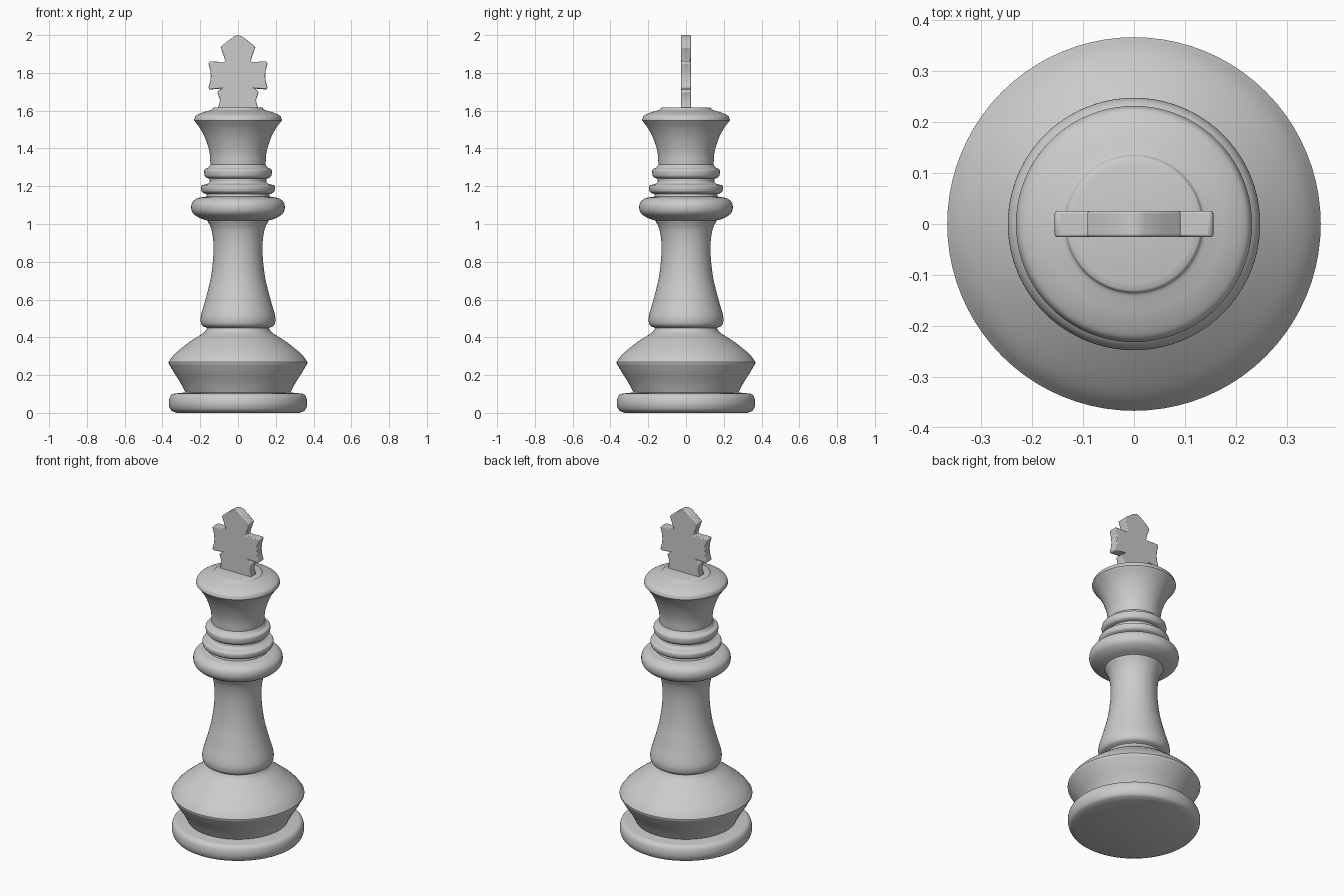
import bpy, bmesh, math
from mathutils import Vector


def smooth_run(pts, steps=5):
    """Catmull-Rom curve through the (radius, height) points of one run."""
    p = [Vector(q) for q in pts]
    p = [p[0] * 2 - p[1]] + p + [p[-1] * 2 - p[-2]]
    out = []
    for a, b, c, d in zip(p, p[1:], p[2:], p[3:]):
        for i in range(steps):
            t = i / steps
            out.append(0.5 * (2 * b + (c - a) * t + (2 * a - 5 * b + 4 * c - d) * t * t
                              + (3 * b - a - 3 * c + d) * t ** 3))
    return out + [p[-2]]


def finish(name, bm, angle):
    bmesh.ops.recalc_face_normals(bm, faces=bm.faces)
    me = bpy.data.meshes.new(name)
    bm.to_mesh(me)
    bm.free()
    ob = bpy.data.objects.new(name, me)
    bpy.context.collection.objects.link(ob)
    bpy.ops.object.select_all(action='DESELECT')
    ob.select_set(True)
    bpy.context.view_layer.objects.active = ob
    bpy.ops.object.shade_smooth_by_angle(angle=math.radians(angle))
    return ob


def lathe(name, runs, seg=80):
    """Revolve smooth runs; corners between runs stay sharp."""
    prof = []
    for run in runs:
        prof += smooth_run(run) if len(run) > 2 else [Vector(q) for q in run]
    bm = bmesh.new()
    verts = [bm.verts.new((r, 0, z)) for r, z in prof]
    edges = [bm.edges.new(e) for e in zip(verts, verts[1:])]
    bmesh.ops.spin(bm, geom=verts + edges, cent=(0, 0, 0), axis=(0, 0, 1),
                   angle=math.tau, steps=seg, use_duplicate=False)
    bmesh.ops.remove_doubles(bm, verts=bm.verts, dist=1e-4)
    return finish(name, bm, 35)


# Turned body, one run per smooth stretch of the silhouette
lathe("turned_body", [
    # foot disc
    [(0, 0), (0.325, 0)],
    [(0.325, 0), (0.352, 0.012), (0.364, 0.035), (0.366, 0.06), (0.36, 0.085), (0.345, 0.1), (0.32, 0.104)],
    [(0.32, 0.104), (0.278, 0.108)],
    # flared base and dome
    [(0.278, 0.108), (0.305, 0.16), (0.34, 0.215), (0.367, 0.262)],
    [(0.367, 0.27), (0.342, 0.304), (0.305, 0.338), (0.24, 0.387), (0.182, 0.424), (0.165, 0.446)],
    # stem
    [(0.165, 0.45), (0.19, 0.463), (0.198, 0.49), (0.194, 0.525), (0.172, 0.6), (0.147, 0.7),
     (0.134, 0.79), (0.13, 0.86), (0.132, 0.92), (0.142, 0.975), (0.162, 1.018)],
    # wide collar
    [(0.162, 1.018), (0.205, 1.033), (0.238, 1.057), (0.248, 1.087), (0.24, 1.117), (0.212, 1.137), (0.168, 1.145)],
    [(0.168, 1.145), (0.165, 1.158)],
    # two thin rings
    [(0.165, 1.158), (0.188, 1.167), (0.196, 1.182), (0.193, 1.203), (0.165, 1.212), (0.151, 1.222), (0.15, 1.24)],
    [(0.15, 1.24), (0.17, 1.247), (0.178, 1.262), (0.177, 1.288), (0.158, 1.298), (0.146, 1.315)],
    # crown
    [(0.146, 1.315), (0.151, 1.38), (0.172, 1.45), (0.2, 1.505), (0.232, 1.548)],
    [(0.232, 1.548), (0.231, 1.556), (0.222, 1.573), (0.19, 1.589), (0.155, 1.6)],
    [(0.155, 1.6), (0.138, 1.606), (0.132, 1.614), (0.12, 1.618)],
    [(0.12, 1.618), (0, 1.618)],
])

# Flat cross finial: right half outline, mirrored to the left
half = [(0.105, 1.6), (0.105, 1.618), (0.095, 1.655), (0.11, 1.7), (0.09, 1.717), (0.15, 1.712), (0.157, 1.722),
        (0.147, 1.755), (0.144, 1.785), (0.147, 1.815), (0.157, 1.852), (0.15, 1.86),
        (0.068, 1.858), (0.072, 1.88), (0.093, 1.937), (0.06, 1.965), (0.02, 1.994)]
outline = half + [(0, 2.0)] + [(-x, z) for x, z in reversed(half)]
bm = bmesh.new()
face = bm.faces.new([bm.verts.new((x, -0.026, z)) for x, z in outline])
res = bmesh.ops.extrude_face_region(bm, geom=[face])
bmesh.ops.translate(bm, vec=(0, 0.052, 0),
                    verts=[v for v in res["geom"] if isinstance(v, bmesh.types.BMVert)])
cross = finish("cross_finial", bm, 40)
bev = cross.modifiers.new("soft_edges", 'BEVEL')
bev.width = 0.005
bev.segments = 2
bev.limit_method = 'ANGLE'
bev.angle_limit = math.radians(50)
